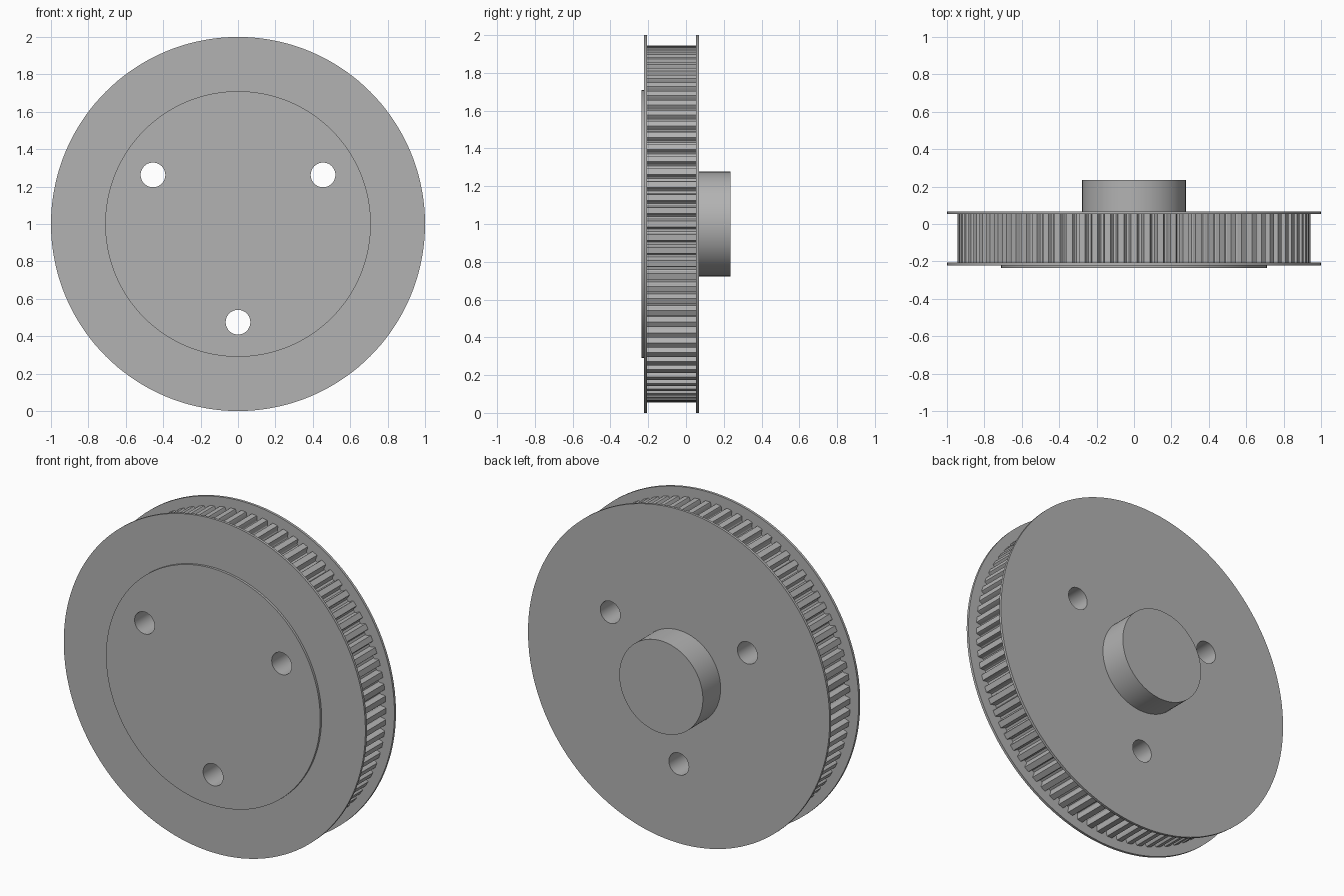
import bpy, bmesh
from math import sin, cos, pi, radians

if "Cube" in bpy.data.objects:
    bpy.data.objects.remove(bpy.data.objects["Cube"], do_unlink=True)

metal = bpy.data.materials.new("plain_grey_metal")
grey = (0.45, 0.45, 0.45, 1)
metal.diffuse_color = grey
metal.use_nodes = True
metal.node_tree.nodes["Principled BSDF"].inputs["Base Color"].default_value = grey

TEETH = 84
AXIS_Z = 1.0


def circle(radius, sides, x=0, z=0):
    return [(x + radius * cos(2 * pi * i / sides), z + radius * sin(2 * pi * i / sides))
            for i in range(sides)]


def extrude(name, outline, y0, y1):
    """Closed x-z outline turned into a solid running from y0 to y1."""
    bm = bmesh.new()
    face = bm.faces.new([bm.verts.new((x, y0, z + AXIS_Z)) for x, z in outline])
    result = bmesh.ops.extrude_face_region(bm, geom=[face], use_keep_orig=True)
    top = [v for v in result["geom"] if isinstance(v, bmesh.types.BMVert)]
    bmesh.ops.translate(bm, verts=top, vec=(0, y1 - y0, 0))
    bmesh.ops.recalc_face_normals(bm, faces=bm.faces)
    mesh = bpy.data.meshes.new(name)
    bm.to_mesh(mesh)
    bm.free()
    mesh.materials.append(metal)
    obj = bpy.data.objects.new(name, mesh)
    bpy.context.collection.objects.link(obj)
    return obj


# Toothed rim outline: flat crests and rounded-bottom grooves
tooth = [(-0.27, 0.938), (-0.23, 0.944), (0.23, 0.944), (0.27, 0.938),
         (0.32, 0.916), (0.40, 0.91), (0.60, 0.91), (0.68, 0.916)]
rim = []
for i in range(TEETH):
    for step, radius in tooth:
        a = 2 * pi * (i + step) / TEETH
        rim.append((radius * cos(a), radius * sin(a)))

parts = [
    extrude("toothed_rim", rim, -0.207, 0.053),
    extrude("front_flange", circle(1.0, 144), -0.222, -0.207),
    extrude("back_flange", circle(1.0, 144), 0.053, 0.068),
    extrude("front_raised_disc", circle(0.71, 128), -0.236, -0.222),
]
hub = extrude("back_hub", circle(0.277, 96), 0.068, 0.236)

# Three through holes
for k in range(3):
    a = radians(30 + 120 * k)
    drill = extrude("hole_cutter", circle(0.066, 48, 0.525 * cos(a), 0.525 * sin(a)), -0.5, 0.5)
    drill.hide_render = True
    for part in parts:
        mod = part.modifiers.new("hole", "BOOLEAN")
        mod.operation = "DIFFERENCE"
        mod.solver = "EXACT"
        mod.object = drill
        bpy.context.view_layer.objects.active = part
        bpy.ops.object.modifier_apply(modifier=mod.name)
    bpy.data.objects.remove(drill, do_unlink=True)

# Smooth round walls, crisp edges
bpy.ops.object.select_all(action="DESELECT")
for part in parts + [hub]:
    part.select_set(True)
bpy.context.view_layer.objects.active = hub
bpy.ops.object.shade_smooth_by_angle(angle=radians(25))
